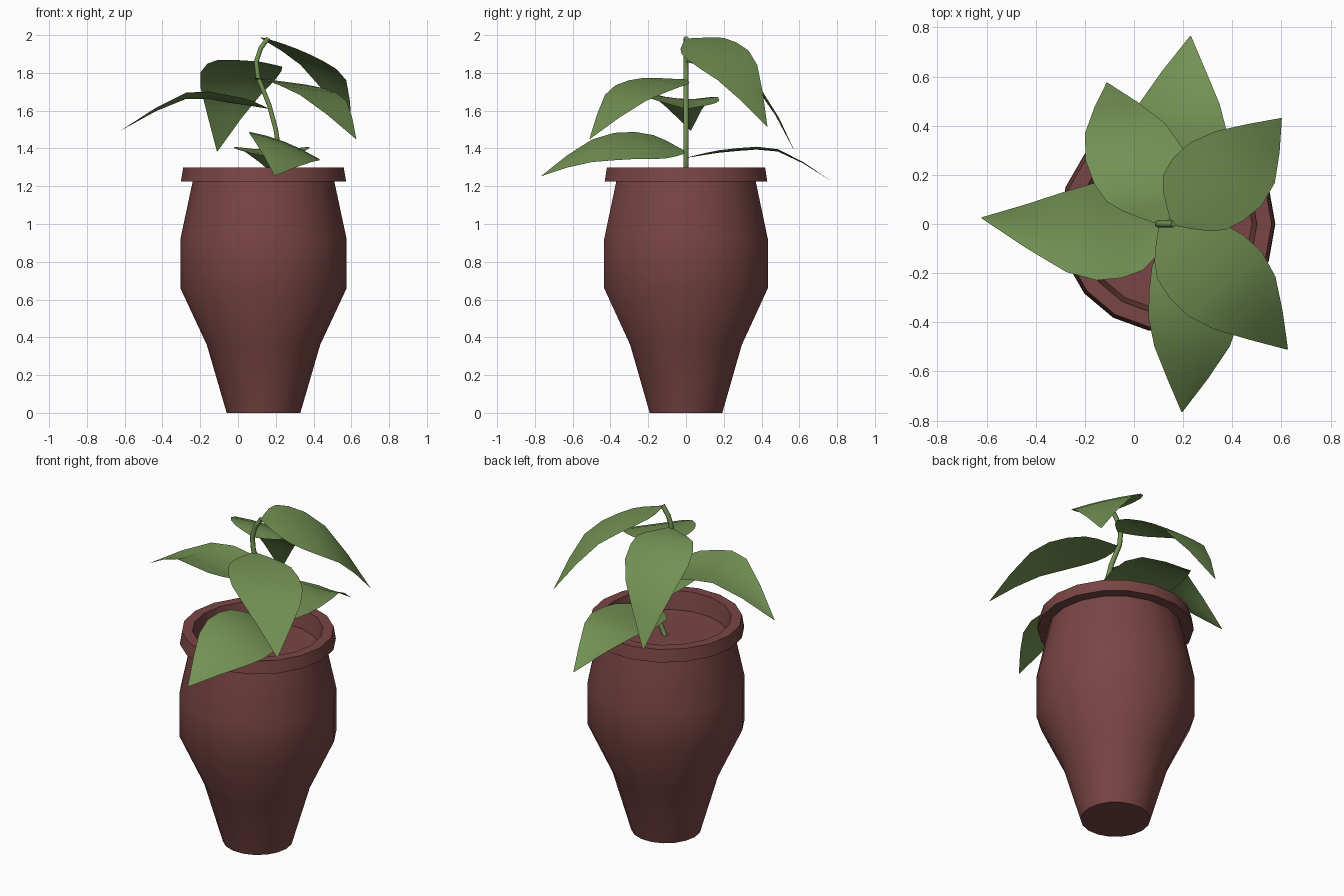
import bpy, bmesh, math
from mathutils import Vector

if "Cube" in bpy.data.objects:
    bpy.data.objects.remove(bpy.data.objects["Cube"])


def material(name, rgb):
    m = bpy.data.materials.new(name)
    m.diffuse_color = (*rgb, 1)
    m.use_nodes = True
    m.node_tree.nodes["Principled BSDF"].inputs["Base Color"].default_value = m.diffuse_color
    return m


terracotta = material("terracotta", (0.19, 0.06, 0.058))
green = material("leaf green", (0.17, 0.285, 0.088))


def make_object(name, bm, mat, angle):
    me = bpy.data.meshes.new(name)
    bm.to_mesh(me)
    bm.free()
    me.materials.append(mat)
    ob = bpy.data.objects.new(name, me)
    bpy.context.collection.objects.link(ob)
    bpy.ops.object.select_all(action='DESELECT')
    ob.select_set(True)
    bpy.context.view_layer.objects.active = ob
    bpy.ops.object.shade_smooth_by_angle(angle=math.radians(angle))
    return ob


# Pot: one lathed profile, with lip, inner wall and soil disc
PROFILE = [(0.195, 0), (0.30, 0.36), (0.44, 0.66), (0.44, 0.92), (0.375, 1.225),
           (0.437, 1.225), (0.425, 1.30), (0.365, 1.30), (0.345, 1.19)]
SIDES, POT_X = 18, 0.135
bm = bmesh.new()
rings = []
for r, z in PROFILE:
    rings.append([bm.verts.new((POT_X + r * math.cos(a), r * math.sin(a), z))
                  for a in (2 * math.pi * i / SIDES for i in range(SIDES))])
for lo, hi in zip(rings, rings[1:]):
    for i in range(SIDES):
        j = (i + 1) % SIDES
        bm.faces.new((lo[i], lo[j], hi[j], hi[i]))
bm.faces.new(rings[0][::-1])
bm.faces.new(rings[-1])
make_object("pot", bm, terracotta, 30)

# Stem: thin bent tube
STEM = [(0.135, 1.17), (0.19, 1.28), (0.217, 1.39), (0.2, 1.5), (0.165, 1.63),
        (0.105, 1.78), (0.097, 1.86), (0.12, 1.93), (0.16, 1.985)]
cu = bpy.data.curves.new("stem", 'CURVE')
cu.dimensions = '3D'
cu.bevel_depth = 0.014
cu.bevel_resolution = 1
cu.use_fill_caps = True
sp = cu.splines.new('POLY')
sp.points.add(len(STEM) - 1)
for p, (x, z) in zip(sp.points, STEM):
    p.co = (x, 0, z, 1)
cu.materials.append(green)
bpy.context.collection.objects.link(bpy.data.objects.new("stem", cu))


def spline(pts, t):
    """Smooth curve through four midrib points."""
    p = [2 * pts[0] - pts[1]] + pts + [2 * pts[-1] - pts[-2]]
    i = min(int(t * 3), 2)
    u = t * 3 - i
    a, b, c, d = p[i:i + 4]
    return 0.5 * (2 * b + (c - a) * u + (2 * a - 5 * b + 4 * c - d) * u * u
                  + (3 * b - a - 3 * c + d) * u ** 3)


# Leaf half-width along its length
WIDTH = [(0, 0.012), (0.07, 0.075), (0.14, 0.13), (0.23, 0.175), (0.36, 0.198),
         (0.5, 0.2), (0.65, 0.165), (0.82, 0.09), (1, 0.002)]


def leaf(name, midrib, side, cup):
    pts = [Vector(p) for p in midrib]
    side = Vector(side).normalized()
    bm = bmesh.new()
    rows = []
    for t, w in WIDTH:
        mid = spline(pts, t)
        row = []
        for s in (-1, -0.5, 0, 0.5, 1):
            lift = Vector((0, 0, cup * s * s * w / 0.2))
            row.append(bm.verts.new(mid + side * (s * w) + lift))
        rows.append(row)
    for a, b in zip(rows, rows[1:]):
        for i in range(4):
            bm.faces.new((a[i], a[i + 1], b[i + 1], b[i]))
    bmesh.ops.recalc_face_normals(bm, faces=bm.faces)
    if sum(f.normal.z for f in bm.faces) < 0:
        bmesh.ops.reverse_faces(bm, faces=bm.faces)
    make_object(name, bm, green, 60)


# Leaves: midrib points, direction across the blade, edge lift
leaf("leaf_left", [(0.16, 0, 1.61), (-0.03, -0.02, 1.64), (-0.29, -0.03, 1.66),
                   (-0.62, 0.025, 1.495)], (0, 1, -0.07), 0.025)
leaf("leaf_back_left", [(0.11, 0, 1.86), (0.04, 0.17, 1.85), (-0.04, 0.40, 1.71),
                        (-0.11, 0.575, 1.385)], (0.97, 0.12, -0.1), -0.015)
leaf("leaf_top", [(0.16, 0, 1.98), (0.29, 0.13, 1.93), (0.46, 0.28, 1.80),
                  (0.60, 0.43, 1.515)], (0.30, -0.26, -0.10), -0.01)
leaf("leaf_front_right", [(0.11, 0, 1.765), (0.28, -0.16, 1.745), (0.46, -0.33, 1.66),
                          (0.625, -0.51, 1.45)], (0.30, 0.26, -0.04), 0)
leaf("leaf_front", [(0.205, 0, 1.38), (0.245, -0.25, 1.435), (0.235, -0.51, 1.40),
                    (0.195, -0.765, 1.255)], (0.36, 0, -0.14), -0.02)
leaf("leaf_back", [(0.205, 0, 1.35), (0.18, 0.25, 1.385), (0.185, 0.5, 1.38),
                   (0.23, 0.765, 1.23)], (1, 0, 0), 0.015)
